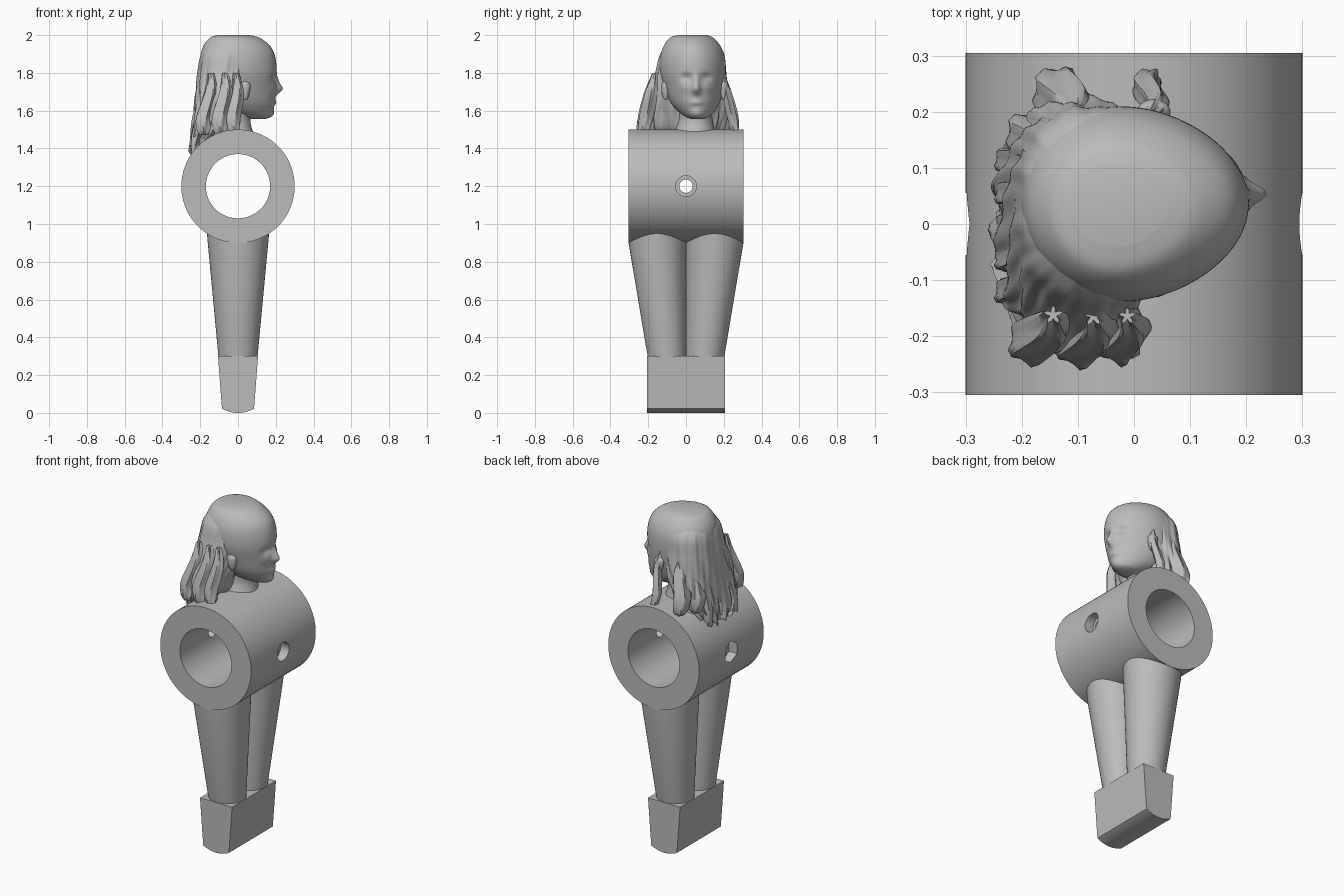
import bpy, bmesh
from math import sin, cos, pi, exp, radians, copysign
from mathutils import Matrix, Vector

if "Cube" in bpy.data.objects:
    bpy.data.objects.remove(bpy.data.objects["Cube"], do_unlink=True)

grey = bpy.data.materials.new("plain grey")
grey.use_nodes = True
grey.diffuse_color = (0.5, 0.5, 0.5, 1)
grey.node_tree.nodes["Principled BSDF"].inputs["Base Color"].default_value = (0.5, 0.5, 0.5, 1)


def finish(bm, name, angle=35):
    """Turn a bmesh into a grey, smooth shaded object."""
    bmesh.ops.recalc_face_normals(bm, faces=bm.faces)
    mesh = bpy.data.meshes.new(name)
    bm.to_mesh(mesh)
    bm.free()
    mesh.materials.append(grey)
    ob = bpy.data.objects.new(name, mesh)
    bpy.context.collection.objects.link(ob)
    bpy.ops.object.select_all(action='DESELECT')
    ob.select_set(True)
    bpy.context.view_layer.objects.active = ob
    bpy.ops.object.shade_smooth_by_angle(angle=radians(angle))
    return ob


def cylinder(name, radius, depth, matrix, sides=96):
    bm = bmesh.new()
    bmesh.ops.create_cone(bm, cap_ends=True, segments=sides, radius1=radius,
                          radius2=radius, depth=depth, matrix=matrix)
    return finish(bm, name)


def spline(keys, t):
    """Smooth interpolation through section keys, t from 0 to 1."""
    s = t * (len(keys) - 1)
    i = min(int(s), len(keys) - 2)
    f = s - i
    a, b, c, d = (keys[max(0, min(len(keys) - 1, i + k))] for k in (-1, 0, 1, 2))
    return [q + f / 2 * (r - p + f * (2 * p - 5 * q + 4 * r - s4 + f * (3 * (q - r) + s4 - p)))
            for p, q, r, s4 in zip(a, b, c, d)]


def loft(name, keys, rings, sides, shape=None, square=1.0, egg=0.0, angle=35):
    """Closed loft through sections (z, x min, x max, y min, y max)."""
    bm = bmesh.new()
    rows = []
    for j in range(rings + 1):
        t = j / rings
        z, x0, x1, y0, y1 = spline(keys, t)
        row = []
        for i in range(sides):
            a = 2 * pi * i / sides
            c = copysign(abs(cos(a)) ** square, cos(a))
            s = copysign(abs(sin(a)) ** square, sin(a)) * (1 - egg * c)
            p = Vector(((x0 + x1 + (x1 - x0) * c) / 2, (y0 + y1 + (y1 - y0) * s) / 2, z))
            if shape:
                p = shape(p, a, t)
            row.append(bm.verts.new(p))
        rows.append(row)
    for r, q in zip(rows, rows[1:]):
        for i in range(sides):
            k = (i + 1) % sides
            bm.faces.new((r[i], r[k], q[k], q[i]))
    bm.faces.new(rows[0])
    bm.faces.new(rows[-1])
    return finish(bm, name, angle)


# Body sleeve with rod bore, bolt hole, round counterbore and hexagonal nut pocket
ALONG_Y = Matrix.Rotation(pi / 2, 4, 'X')
ALONG_X = Matrix.Rotation(pi / 2, 4, 'X') @ Matrix.Rotation(pi / 2, 4, 'Y')


def at(x):
    return Matrix.Translation((x, 0, 1.2))


sleeve = cylinder("body_sleeve", 0.3, 0.61, at(0) @ ALONG_Y)
cutters = [
    cylinder("rod_cutter", 0.17, 1, at(0) @ ALONG_Y),
    cylinder("bolt_cutter", 0.035, 1, at(0) @ ALONG_X, 48),
    cylinder("bolt_head_cutter", 0.055, 0.2, at(0.345) @ ALONG_X, 48),
    cylinder("nut_cutter", 0.064, 0.2, at(-0.345) @ ALONG_X, 6),
]
bpy.context.view_layer.objects.active = sleeve
for cutter in cutters:
    cutter.hide_render = True
    mod = sleeve.modifiers.new("cut", 'BOOLEAN')
    mod.operation = 'DIFFERENCE'
    mod.object = cutter
    # keep the cut first so the edge sharpness still applies afterwards
    sleeve.modifiers.move(len(sleeve.modifiers) - 1, 0)
    bpy.ops.object.modifier_apply(modifier=mod.name)
    bpy.data.objects.remove(cutter, do_unlink=True)
bpy.ops.object.select_all(action='DESELECT')
sleeve.select_set(True)
bpy.ops.object.shade_smooth_by_angle(angle=radians(35))

# Tapered legs, flush with the sleeve ends
for side, name in ((1, "leg_back"), (-1, "leg_front")):
    bm = bmesh.new()
    rows = []
    for z, yc, rx, ry in ((0.28, 0.1, 0.102, 0.1), (0.9, 0.152, 0.16, 0.152), (0.98, 0.152, 0.167, 0.152)):
        rows.append([bm.verts.new((rx * cos(a), side * (yc + ry * sin(a)), z))
                     for a in (2 * pi * i / 64 for i in range(64))])
    for r, q in zip(rows, rows[1:]):
        for i in range(64):
            bm.faces.new((r[i], r[i - 1], q[i - 1], q[i]))
    bm.faces.new(rows[0])
    bm.faces.new(rows[-1])
    finish(bm, name)

# Foot block: tapered profile with a curved sole, extruded along y
bm = bmesh.new()
sole = [(0.085 * -cos(pi * i / 16), 0.022 * (cos(pi * i / 16) ** 2)) for i in range(17)]
profile = sole + [(0.106, 0.3), (-0.106, 0.3)]
face = bm.faces.new([bm.verts.new((x, -0.207, z)) for x, z in profile])
new = bmesh.ops.extrude_face_region(bm, geom=[face])["geom"]
bmesh.ops.translate(bm, vec=(0, 0.414, 0), verts=[v for v in new if isinstance(v, bmesh.types.BMVert)])
finish(bm, "foot_block", 30)


# Head, facing +x, with soft facial relief
def bump(p, y, z, wy, wz):
    return exp(-((p.y - y) / wy) ** 2 - ((p.z - z) / wz) ** 2)


def face_relief(p, a, t):
    if cos(a) > 0:
        push = 0.034 * bump(p, 0.055, 1.712, 0.022, 0.026)
        push += 0.016 * bump(p, 0.055, 1.75, 0.016, 0.035)
        push += 0.010 * bump(p, 0.055, 1.642, 0.035, 0.014)
        push += 0.010 * bump(p, 0.055, 1.585, 0.035, 0.02)
        for side in (-1, 1):
            push -= 0.018 * bump(p, 0.055 + side * 0.052, 1.775, 0.03, 0.02)
            push += 0.007 * bump(p, 0.055 + side * 0.06, 1.72, 0.03, 0.025)
        p.x += push * cos(a) ** 0.5
    p.z += 0.004 * sin(3 * a + 1) * t * (1 - t)
    return p


loft("head", [
    (2.0, -0.11, 0.06, -0.04, 0.11), (1.985, -0.15, 0.115, -0.085, 0.145),
    (1.94, -0.185, 0.172, -0.118, 0.183), (1.88, -0.2, 0.198, -0.135, 0.205),
    (1.80, -0.205, 0.205, -0.135, 0.208), (1.72, -0.2, 0.199, -0.115, 0.2),
    (1.65, -0.15, 0.194, -0.085, 0.18), (1.60, -0.09, 0.185, -0.045, 0.155),
    (1.567, 0.0, 0.172, 0.0, 0.12), (1.555, 0.05, 0.14, 0.03, 0.09)],
    72, 96, face_relief, egg=0.12, angle=60)

loft("neck", [(1.64, -0.12, 0.09, -0.04, 0.14), (1.55, -0.12, 0.065, -0.04, 0.14),
              (1.46, -0.13, 0.09, -0.07, 0.16)], 10, 40)


# Long hair falling over the back of the sleeve, with folds deepening downward
def folds(p, a, t):
    d = 0.011 * t * sin(13 * a + 3 * sin(6 * t)) + 0.006 * t * sin(29 * a + 5 * t)
    return p + Vector((cos(a), sin(a), 0)) * d + Vector((0, 0, 0.02 * t ** 4 * sin(9 * a)))


loft("hair_mass", [
    (1.965, -0.15, 0.02, -0.08, 0.14), (1.9, -0.195, 0.06, -0.135, 0.2),
    (1.8, -0.212, 0.06, -0.16, 0.213), (1.7, -0.222, 0.045, -0.195, 0.222),
    (1.6, -0.23, 0.01, -0.225, 0.225), (1.5, -0.24, -0.03, -0.22, 0.2),
    (1.44, -0.245, -0.11, -0.18, 0.16), (1.375, -0.245, -0.15, -0.13, 0.11)],
    60, 120, folds, square=0.85, angle=50)


# Loose locks: start and end points with a swelling, tapered section
def lock(name, top, bottom, r, bend=0.012):
    keys = []
    for f, k in ((0, 0.3), (0.3, 0.8), (0.7, 1), (0.92, 0.75), (1, 0.3)):
        c = Vector(top).lerp(Vector(bottom), f)
        w = bend * sin(2 * pi * f)
        keys.append((c.z, c.x - r * k + w, c.x + r * k + w, c.y - r * k, c.y + r * k))
    loft(name, keys, 16, 20, lambda p, a, t: p + Vector((cos(a), sin(a), 0)) * 0.15 * r * sin(5 * a + 4 * t), angle=60)


for n, (x, y, r) in enumerate(((-0.13, 0.25, 0.045), (-0.185, 0.17, 0.04), (0.035, 0.265, 0.024),
                               (-0.18, -0.225, 0.04), (-0.09, -0.228, 0.042), (-0.015, -0.228, 0.036))):
    lock(f"side_lock_{n + 1}", (x * 0.8, y * 0.72, 1.8), (x, y, 1.47), r)
for n in range(5):
    y = -0.13 + 0.06 * n
    lock(f"back_lock_{n + 1}", (-0.19, y * 0.9 + 0.02, 1.72), (-0.225, y, 1.36 + 0.02 * (n % 2)), 0.026, 0.006)

# Ears showing between the face and the hair
for y, name in ((-0.108, "ear_right"), (0.2, "ear_left")):
    loft(name, [(1.755, 0.02, 0.05, y - 0.01, y + 0.01), (1.735, 0.005, 0.065, y - 0.022, y + 0.022),
                (1.69, 0.015, 0.06, y - 0.02, y + 0.02), (1.66, 0.03, 0.05, y - 0.008, y + 0.008)], 12, 20)
